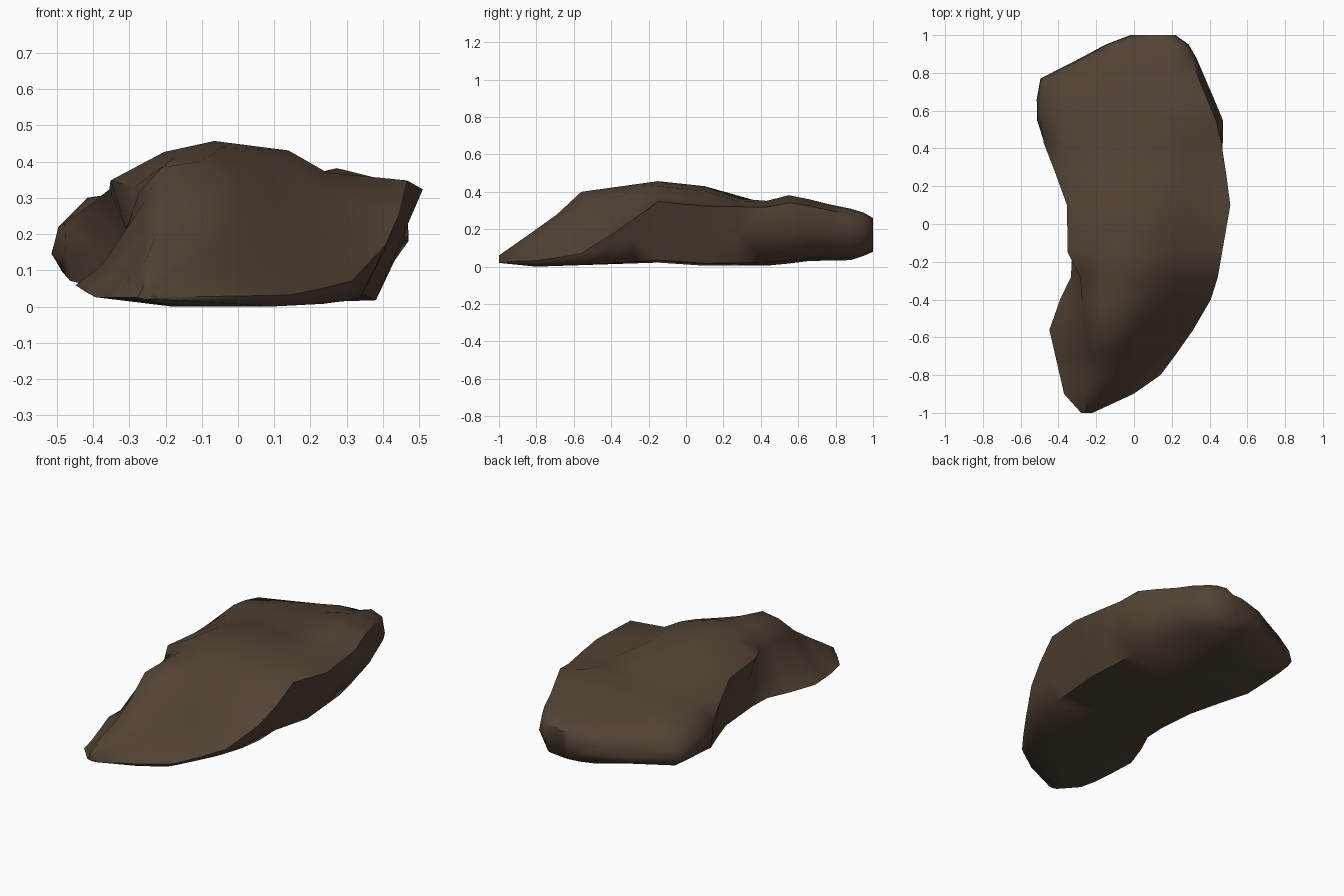
import bpy
import bmesh
import math

default_cube = bpy.data.objects.get("Cube")
if default_cube:
    bpy.data.objects.remove(default_cube, do_unlink=True)


def make_material(name, colour):
    material = bpy.data.materials.new(name)
    material.use_nodes = True
    material.diffuse_color = colour
    material.node_tree.nodes["Principled BSDF"].inputs["Base Color"].default_value = colour
    return material


def sample(profile, y):
    """Straight interpolation along a list of (y, value) pairs."""
    for (y0, v0), (y1, v1) in zip(profile, profile[1:]):
        if y <= y1:
            t = max(0, (y - y0) / (y1 - y0))
            return v0 + (v1 - v0) * t
    return profile[-1][1]


# Plan outline of the boulder: the waisted left edge and the bowed right edge
left_edge = [(-1, -.28), (-.9, -.37), (-.53, -.455), (-.28, -.35), (.12, -.355),
             (.42, -.49), (.54, -.515), (.76, -.515), (.88, -.28), (.95, -.15), (1, -.02)]
right_edge = [(-1, -.22), (-.88, .04), (-.8, .14), (-.6, .29), (-.36, .43),
              (.1, .51), (.52, .485), (.88, .33), (.95, .29), (1, .22)]

# Side outline: the crest line and the underside
crest_line = [(-1, .06), (-.7, .27), (-.56, .4), (-.15, .457), (.1, .43),
              (.45, .37), (.56, .385), (.78, .33), (.93, .3), (1, .26)]
underside = [(-1, .02), (-.8, 0), (-.05, .025), (.1, .005), (.47, .005),
             (.64, .03), (.9, .035), (1, .08)]

# Cross-sections as fractions of width and height, from the left foot over the top
nose = [(0, .13), (.1, .28), (.25, .72), (.31, .96), (.45, 1), (.62, .82),
        (.74, .5), (1, .16), (.98, .08), (.9, 0), (.4, 0)]
middle = [(.03, .08), (.06, .4), (0, .75), (.18, .93), (.35, 1), (.6, .94),
          (.73, .8), (1, .75), (.93, .42), (.85, .03), (.4, 0)]
tail = [(.03, .22), (0, .35), (.02, .55), (.1, .77), (.33, .86), (.58, .86),
        (.8, 1), (.96, .89), (1, .5), (.87, .05), (.4, 0)]
stages = [(-.55, nose), (-.15, middle), (.12, middle), (.56, tail)]


def section_at(y):
    """Blend the neighbouring cross-sections and fit them to the outlines."""
    low, high = sample(underside, y), sample(crest_line, y)
    left, right = sample(left_edge, y), sample(right_edge, y)
    ring = []
    for i in range(len(nose)):
        u = sample([(s, shape[i][0]) for s, shape in stages], y)
        w = sample([(s, shape[i][1]) for s, shape in stages], y)
        ring.append((left + (right - left) * u, y, low + (high - low) * w))
    return ring


# Boulder: skin the cross-sections from nose to tail and close both ends
stations = [-1, -.9, -.8, -.69, -.56, -.4, -.28, -.15, .1, .28, .43, .55, .66, .77, .88, .95, 1]
mesh = bpy.data.meshes.new("boulder")
bm = bmesh.new()
rings = [[bm.verts.new(point) for point in section_at(y)] for y in stations]
for ring, following in zip(rings, rings[1:]):
    for i in range(len(ring)):
        j = (i + 1) % len(ring)
        bm.faces.new((ring[i], ring[j], following[j], following[i]))
bm.faces.new(rings[0])
bm.faces.new(rings[-1])
bmesh.ops.recalc_face_normals(bm, faces=bm.faces)
bmesh.ops.triangulate(bm, faces=bm.faces)
bm.to_mesh(mesh)
bm.free()

boulder = bpy.data.objects.new("boulder", mesh)
bpy.context.collection.objects.link(boulder)
mesh.materials.append(make_material("dark brown stone", (.085, .056, .035, 1)))

# Soft shading with only the hardest breaks kept crisp
bpy.ops.object.select_all(action="DESELECT")
boulder.select_set(True)
bpy.context.view_layer.objects.active = boulder
bpy.ops.object.shade_smooth_by_angle(angle=math.radians(55))
